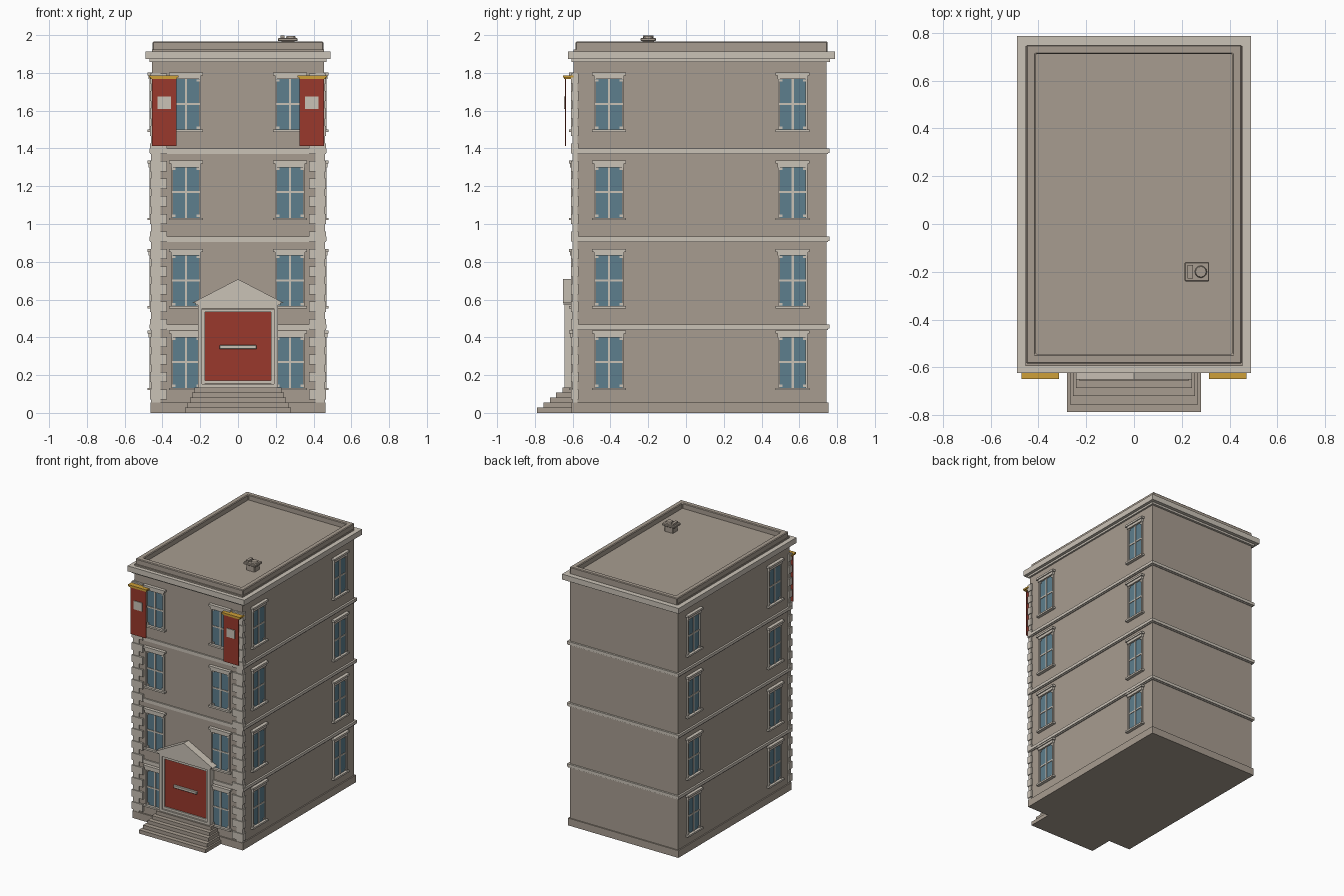
import bpy, bmesh
from math import pi
from mathutils import Matrix

cube = bpy.data.objects.get("Cube")
if cube:
    bpy.data.objects.remove(cube)


def material(name, r, g, b):
    m = bpy.data.materials.new(name)
    m.use_nodes = True
    m.diffuse_color = (r, g, b, 1)
    bsdf = next(n for n in m.node_tree.nodes if n.type == 'BSDF_PRINCIPLED')
    bsdf.inputs["Base Color"].default_value = (r, g, b, 1)
    bsdf.inputs["Roughness"].default_value = 0.8
    return m


STONE = material("wall stone", 0.39, 0.335, 0.28)
TRIM = material("pale trim", 0.59, 0.54, 0.47)
GLASS = material("blue glass", 0.11, 0.21, 0.27)
RED = material("red paint", 0.32, 0.04, 0.025)
GOLD = material("gold", 0.62, 0.35, 0.04)


def finish(name, bm, mat, bevel=0):
    mesh = bpy.data.meshes.new(name)
    bmesh.ops.recalc_face_normals(bm, faces=bm.faces)
    bm.to_mesh(mesh)
    bm.free()
    mesh.materials.append(mat)
    ob = bpy.data.objects.new(name, mesh)
    bpy.context.collection.objects.link(ob)
    if bevel:
        mod = ob.modifiers.new("Bevel", 'BEVEL')
        mod.width, mod.segments = bevel, 1
    return ob


def add_box(bm, x0, x1, y0, y1, z0, z1):
    move = Matrix.Translation(((x0 + x1) / 2, (y0 + y1) / 2, (z0 + z1) / 2))
    size = Matrix.Diagonal((x1 - x0, y1 - y0, z1 - z0, 1))
    bmesh.ops.create_cube(bm, size=1, matrix=move @ size)


def boxes(name, mat, items, bevel=0):
    bm = bmesh.new()
    for item in items:
        add_box(bm, *item)
    return finish(name, bm, mat, bevel)


def ring(name, mat, outer, inner, z0, z1, bevel=0):
    """Rectangular frame lying flat, each rectangle given as half width, front, back."""
    bm = bmesh.new()
    loops = []
    for (w, f, b), z in ((outer, z0), (outer, z1), (inner, z1), (inner, z0)):
        loops.append([bm.verts.new(p) for p in
                      ((-w, f, z), (w, f, z), (w, b, z), (-w, b, z))])
    for k in range(4):
        a, c = loops[k], loops[(k + 1) % 4]
        for i in range(4):
            j = (i + 1) % 4
            bm.faces.new((a[i], a[j], c[j], c[i]))
    return finish(name, bm, mat, bevel)


def gable(name, mat, half, y0, y1, z0, z1):
    bm = bmesh.new()
    f, b = [[bm.verts.new(p) for p in ((-half, y, z0), (half, y, z0), (0, y, z1))]
            for y in (y0, y1)]
    bm.faces.new(f)
    bm.faces.new(b)
    for i in range(3):
        j = (i + 1) % 3
        bm.faces.new((f[i], f[j], b[j], b[i]))
    return finish(name, bm, mat)


# Main block, plinth and roof
W, F, B = 0.455, -0.595, 0.745
boxes("walls", STONE, [(-W, W, F, B, 0.05, 1.925)])
boxes("plinth", STONE, [(-0.464, 0.464, -0.605, 0.754, 0, 0.055)])
ring("parapet", STONE, (0.452, -0.585, 0.75), (0.412, -0.545, 0.712), 1.9, 1.965, 0.005)
ring("cornice", TRIM, (0.49, -0.625, 0.788), (0.44, -0.57, 0.73), 1.873, 1.914)
ring("cornice_underside", TRIM, (0.468, -0.605, 0.762), (0.44, -0.57, 0.73), 1.858, 1.873)

# Floor bands
for n, z in enumerate((0.458, 0.922, 1.388)):
    ring(f"floor_band_{n + 1}", TRIM, (0.469, -0.605, 0.759), (0.44, -0.58, 0.73),
         z - 0.011, z + 0.011)
    ring(f"floor_band_lip_{n + 1}", TRIM, (0.463, -0.6, 0.752), (0.44, -0.58, 0.73),
         z - 0.018, z + 0.011)

# Corner quoins: a narrow pillar with alternating wide blocks
for side, label in ((1, "left"), (-1, "right")):
    parts = []
    for inner, outer, front, back, spans in (
            (0.41, 0.461, -0.602, -0.575, [(0.055, 1.8)]),
            (0.375, 0.467, -0.609, -0.568,
             [(0.07 + i * 0.093, 0.124 + i * 0.093) for i in range(19)])):
        for z0, z1 in spans:
            x0, x1 = sorted((side * inner, side * outer))
            parts.append((x0, x1, front, back, z0, z1))
    boxes(f"{label}_quoins", TRIM, parts)


# Windows: built facing -y around the lintel top, then turned onto each wall
def window(name, x, y, top, turn):
    glass = boxes(name + "_glass", GLASS, [(-0.072, 0.072, -0.004, 0.01, -0.305, -0.03)])
    parts = [(-0.09, 0.09, -0.025, 0.01, -0.015, 0),
             (-0.08, 0.08, -0.018, 0.01, -0.035, -0.015),
             (-0.09, 0.09, -0.024, 0.01, -0.315, -0.302),
             (-0.006, 0.006, -0.009, 0.01, -0.302, -0.035),
             (-0.07, 0.07, -0.008, 0.01, -0.172, -0.161)]
    for s in (-1, 1):
        parts.append((s * 0.073 - 0.005, s * 0.073 + 0.005, -0.013, 0.01, -0.302, -0.035))
        for z in (-0.298, -0.048):
            parts.append((s * 0.062 - 0.007, s * 0.062 + 0.007, -0.009, 0.01, z, z + 0.012))
    frame = boxes(name + "_frame", TRIM, parts)
    for ob in (glass, frame):
        ob.location = (x, y, top)
        ob.rotation_euler.z = turn


for floor, top in enumerate((0.435, 0.867, 1.335, 1.802), 1):
    for s, label in ((1, "left"), (-1, "right")):
        window(f"front_{label}_window_{floor}", s * 0.275, F, top, 0)
        for y, place in ((-0.408, "front"), (0.565, "back")):
            window(f"{label}_side_{place}_window_{floor}", s * W, y, top, s * pi / 2)

# Entrance steps
boxes("entrance_steps", STONE,
      [(-w, w, y, F, 0, z) for w, y, z in
       ((0.28, -0.788, 0.028), (0.268, -0.755, 0.055), (0.255, -0.72, 0.082),
        (0.243, -0.687, 0.108), (0.23, -0.655, 0.135))])

# Door with nested surround and pediment
boxes("door", RED, [(-0.18, 0.18, -0.625, F, 0.165, 0.545)])
surround = []
for inner, outer, low, high, front in ((0.19, 0.213, 0.15, 0.578, -0.642),
                                       (0.175, 0.19, 0.17, 0.55, -0.634)):
    for s in (-1, 1):
        x0, x1 = sorted((s * inner, s * outer))
        surround.append((x0, x1, front, F, 0.135, high))
    edge = 0.025 if front < -0.64 else 0.015
    surround.append((-inner, inner, front, F, high - edge, high))
    surround.append((-inner, inner, front, F, low - 0.015, low + 0.002))
boxes("door_surround", TRIM, surround)
boxes("door_handle", TRIM, [(-0.098, 0.098, -0.638, -0.62, 0.337, 0.359)], 0.003)
boxes("pediment_base", TRIM, [(-0.225, 0.225, -0.648, F, 0.57, 0.588)])
gable("pediment", TRIM, 0.243, -0.652, F, 0.582, 0.708)

# Hanging banners
for s, label in ((1, "left"), (-1, "right")):
    c = s * 0.39
    boxes(f"{label}_banner", RED, [(c - 0.065, c + 0.065, -0.641, -0.635, 1.413, 1.778)])
    boxes(f"{label}_banner_emblem", TRIM, [(c - 0.035, c + 0.035, -0.646, -0.64, 1.61, 1.675)])
    c = s * 0.393
    boxes(f"{label}_banner_rail", GOLD, [(c - 0.078, c + 0.078, -0.65, F, 1.775, 1.787),
                                         (c - 0.07, c + 0.07, -0.645, F, 1.768, 1.775)])

# Rooftop vent unit
boxes("roof_vent_box", STONE, [(0.23, 0.3, -0.23, -0.17, 1.92, 1.97),
                               (0.212, 0.315, -0.24, -0.16, 1.968, 1.985)], 0.003)
boxes("roof_vent_slot", STONE, [(0.225, 0.247, -0.228, -0.172, 1.984, 1.998)])
bm = bmesh.new()
bmesh.ops.create_cone(bm, cap_ends=True, segments=12, radius1=0.026, radius2=0.022, depth=0.012,
                      matrix=Matrix.Translation((0.28, -0.2, 1.99)))
finish("roof_vent_cap", bm, STONE)
